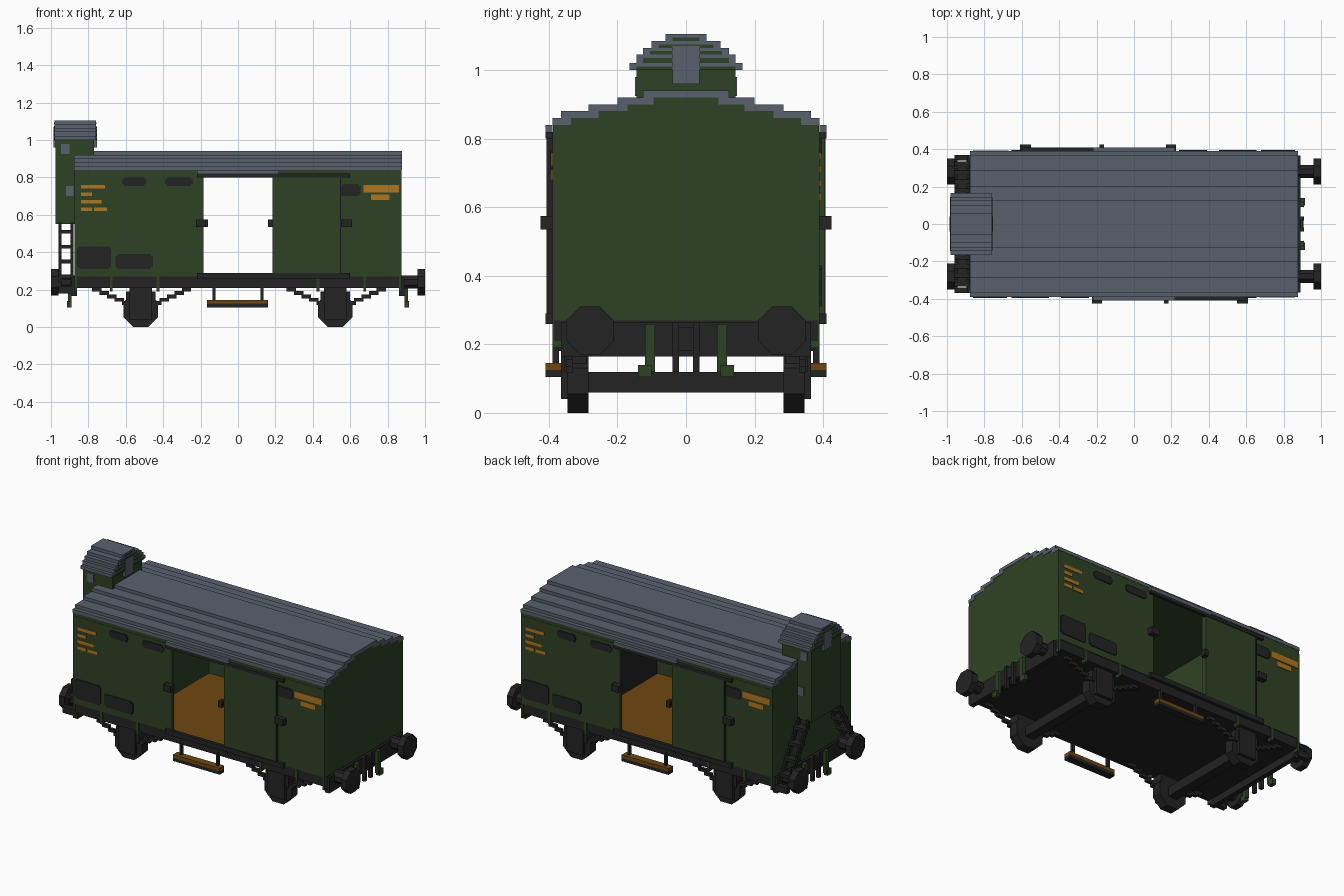
import bpy, bmesh, math
from mathutils import Matrix, Vector

if "Cube" in bpy.data.objects:
    bpy.data.objects.remove(bpy.data.objects["Cube"], do_unlink=True)

UNIT = 0.01  # all part sizes are given in hundredths


def material(name, red, green, blue):
    mat = bpy.data.materials.new(name)
    mat.use_nodes = True
    colour = (red, green, blue, 1)
    mat.diffuse_color = colour
    mat.node_tree.nodes["Principled BSDF"].inputs["Base Color"].default_value = colour
    return mat


GREEN = material("dark_green_paint", .028, .055, .018)
GREY = material("slate_grey_roof", .1, .12, .155)
BLACK = material("black_iron", .017, .017, .017)
GOLD = material("gold_marking", .434, .18, .014)
WOOD = material("brown_wood", .16, .062, .006)

parts = {}


def mesh_for(name, mat):
    if name not in parts:
        parts[name] = (bmesh.new(), mat)
    return parts[name][0]


def box(name, mat, x, y, z):
    """Add one block, given by its x, y and z ranges, to the named part."""
    low, high = (Vector(v) * UNIT for v in zip(x, y, z))
    size = Matrix.Diagonal([abs(v) for v in high - low] + [1])
    bmesh.ops.create_cube(mesh_for(name, mat), size=1,
                          matrix=Matrix.Translation((low + high) / 2) @ size)


def flip(span):
    return (-span[1], -span[0])


def sides(name, mat, x, y, z):
    """Front side block plus its copy turned half way round."""
    box(name, mat, x, y, z)
    box(name, mat, flip(x), flip(y), z)


def mirror_y(name, mat, x, y, z):
    box(name, mat, x, y, z)
    box(name, mat, x, flip(y), z)


def corners(name, mat, x, y, z):
    mirror_y(name, mat, x, y, z)
    mirror_y(name, mat, flip(x), y, z)


def drum(name, mat, centre, radius, depth, axis):
    """Eight-sided disc with flat top and bottom."""
    turn = Matrix.Rotation(math.pi / 2, 4, "Y" if axis == "X" else "X")
    spin = Matrix.Rotation(math.pi / 8, 4, "Z")
    r = radius * UNIT / math.cos(math.pi / 8)
    bmesh.ops.create_cone(mesh_for(name, mat), cap_ends=True, segments=8,
                          radius1=r, radius2=r, depth=depth * UNIT,
                          matrix=Matrix.Translation(Vector(centre) * UNIT) @ turn @ spin)


def plate(name, mat, x, z):
    """Thin side plate with notched corners."""
    y = (-39.6, -38)
    sides(name, mat, x, y, (z[0] + 1, z[1] - 1))
    sides(name, mat, (x[0] + 1, x[1] - 1), y, z)


# Body: closed end rooms around an open loading bay
END, WALL, SILL, CEILING = 87.5, 39, 27, 82
BAY, DOOR = 46, 18.5
box("rear_end_room", GREEN, (-END, -BAY), (-WALL, WALL), (SILL, CEILING))
box("front_end_room", GREEN, (BAY, END), (-WALL, WALL), (SILL, CEILING))
box("bay_partition", BLACK, (BAY - .5, BAY), (-36, 36), (SILL, CEILING))
for x in ((-BAY, -DOOR), (DOOR, BAY)):
    mirror_y("bay_side_wall", GREEN, x, (-WALL, -WALL + 2), (SILL, CEILING))
box("bay_floor", WOOD, (-BAY, BAY), (-37, 37), (SILL, SILL + 1))
mirror_y("door_threshold", BLACK, (-DOOR, DOOR), (-WALL, -37), (SILL, SILL + 1))

# Stepped roof: green gable layers with grey covering strips
tiers = [(39, 86), (36.5, 88), (28.5, 90), (20, 92), (12.5, 94)]
base = CEILING
for i, (half, top) in enumerate(tiers):
    inner = tiers[i + 1][0] - 3 if i < len(tiers) - 1 else 0
    box("gable_layers", GREEN, (-END, END), (.2 - half, half - .2), (base, top - 2))
    mirror_y("roof_strips", GREY, (-END - .2, END + .2), (-half, -inner), (top - 2, top))
    if inner:
        box("gable_layers", GREEN, (-END, END), (-inner, inner), (top - 2, top - .5))
    base = top - 2

# Sliding doors, rails and handles
sides("sliding_door", GREEN, (DOOR, 55), (-40.5, -WALL), (SILL + 1, 80))
sides("door_edge", BLACK, (54.5, 55.2), (-40.7, -WALL), (SILL + 1, 80))
sides("door_top_rail", BLACK, (-22, 60), (-41, -WALL), (80, 82))
sides("door_bottom_rail", BLACK, (-22, 60), (-41, -WALL), (SILL - 1, SILL + 2))
sides("rain_strip", GREY, (-22, 22), (-41, -WALL), (82, 84))
for x in ((-22.5, -17), (16, DOOR), (55, 61)):
    sides("door_handles", BLACK, x, (-42.5, -WALL), (53.5, 57.5))

# Vents, notice boards and painted markings
plate("vents", BLACK, (-62, -49), (75.5, 80))
plate("vents", BLACK, (-39, -24), (75.5, 80))
plate("vents", BLACK, (54.5, 65.5), (70, 76.5))
plate("notice_boards", BLACK, (-86, -68), (31, 43))
plate("notice_boards", BLACK, (-65.5, -45.5), (31, 39))
paint = (-39.4, -WALL)
for left, right, z in ((-84, -71, 74), (-84, -78, 70), (-84, -73, 66),
                       (-84, -78, 62), (-77, -70, 62)):
    sides("painted_marks", GOLD, (left, right), paint, (z, z + 2))
sides("painted_marks", GOLD, (67, 86), paint, (72, 76))
sides("painted_marks", GOLD, (71, 81), paint, (68, 71))

# Lookout cabin over the rear end
CAB = (-97.5, -END)
box("cabin_lower", GREEN, CAB, (-14.5, 14.5), (55, 92))
box("cabin_upper", GREEN, (-97.5, -77), (-14.5, 14.5), (90, 101))
base = 100
for half, top in ((16.5, 102), (14.5, 104.5), (12.5, 106.5), (10, 108.5), (6, 110.5)):
    box("cabin_roof", GREY, (-98, -76), (-half, half), (base, top))
    box("cabin_gable", GREEN, (-98.3, -75.7), (2 - half, half - 2), (base, top - 1))
    base = top
for x in ((-98.6, -97.5), (-77, -75.4)):
    box("cabin_end_window", GREY, x, (-4, 4), (96, 107))
mirror_y("cabin_side_window", GREY, (-94.5, -90), (-14.9, -14), (92.5, 98))
mirror_y("cabin_side_window", GREY, (-92, -88), (-14.9, -14), (70, 75.5))

# Ladders leaning inward up to the cabin
RUNGS = 9
for i in range(RUNGS * 2):
    y, z = -36 + i * 1.2, 20 + i * 2
    for x in ((-96, -94.5), (-89.5, -88)):
        mirror_y("ladder_rails", BLACK, x, (y, y + 3), (z, z + 2))
    if i % 4 == 3:
        mirror_y("ladder_steps", BLACK, (-96, -88), (y - 1, y + 4), (z, z + 2))

# Underframe, end beams and brackets
box("underframe", BLACK, (-END, END), (-36.5, 36.5), (21, SILL))
mirror_y("side_sill", BLACK, (-END, END), (-38.5, -36), (21, SILL))
for x in ((-89, -86), (86, 89)):
    box("end_beam", BLACK, x, (-36.5, 36.5), (16.5, 26.5))
mirror_y("ladder_foot", BLACK, (-96, -88), (-37, -34), (18, 22))
for x in (42, 67, 86):
    corners("frame_brackets", GREEN, (x, x + 1.5), (-39, -36), (19, SILL))

# Buffers, coupling hooks and brake hoses
for end in (-1, 1):
    for side in (-1, 1):
        drum("buffer_heads", BLACK, (end * 98, side * 28, 24), 7, 4, "X")
        drum("buffer_stems", BLACK, (end * 92, side * 28, 24), 3.5, 9, "X")
corners("coupling", BLACK, (89, 91), (-4, -2), (12, 26.5))
corners("coupling", BLACK, (89, 90.5), (-2, 0), (18, 25))
corners("brake_hoses", GREEN, (89, 91), (-12, -9), (12, 26))
corners("brake_hoses", GREEN, (89, 91.5), (-14, -10), (10.5, 14))

# Wheels, axles, axle boxes and stepped brace rods
for x in (-52, 52):
    box("axles", BLACK, (x - 3, x + 3), (-30, 30), (6, 12))
    for y in (-31.5, 31.5):
        drum("wheels", BLACK, (x, y, 9.3), 9.3, 6, "Y")
    mirror_y("axle_boxes", BLACK, (x - 6, x + 6), (-36.5, -33), (4, 21))
    mirror_y("axle_guards", BLACK, (x - 8, x + 8), (-35.5, -29), (12, 19))
    for i in range(5):
        z = 19 - i * 1.8
        for left in (x - 26 + i * 4, x + 22 - i * 4):
            mirror_y("brace_rods", BLACK, (left, left + 5), (-35, -33), (z, z + 2))

# Hanging step boards below the doors
mirror_y("step_board", WOOD, (-16.5, 16), (-41, -36.5), (12.5, 14.5))
mirror_y("step_base", BLACK, (-16.5, 16), (-41, -36.5), (10.5, 12.5))
corners("step_hangers", BLACK, (12, 13.5), (-39, -37), (14, 22))

# Turn every collected part into an object
for name, (bm, mat) in parts.items():
    mesh = bpy.data.meshes.new(name)
    bm.to_mesh(mesh)
    bm.free()
    mesh.materials.append(mat)
    bpy.context.collection.objects.link(bpy.data.objects.new(name, mesh))
